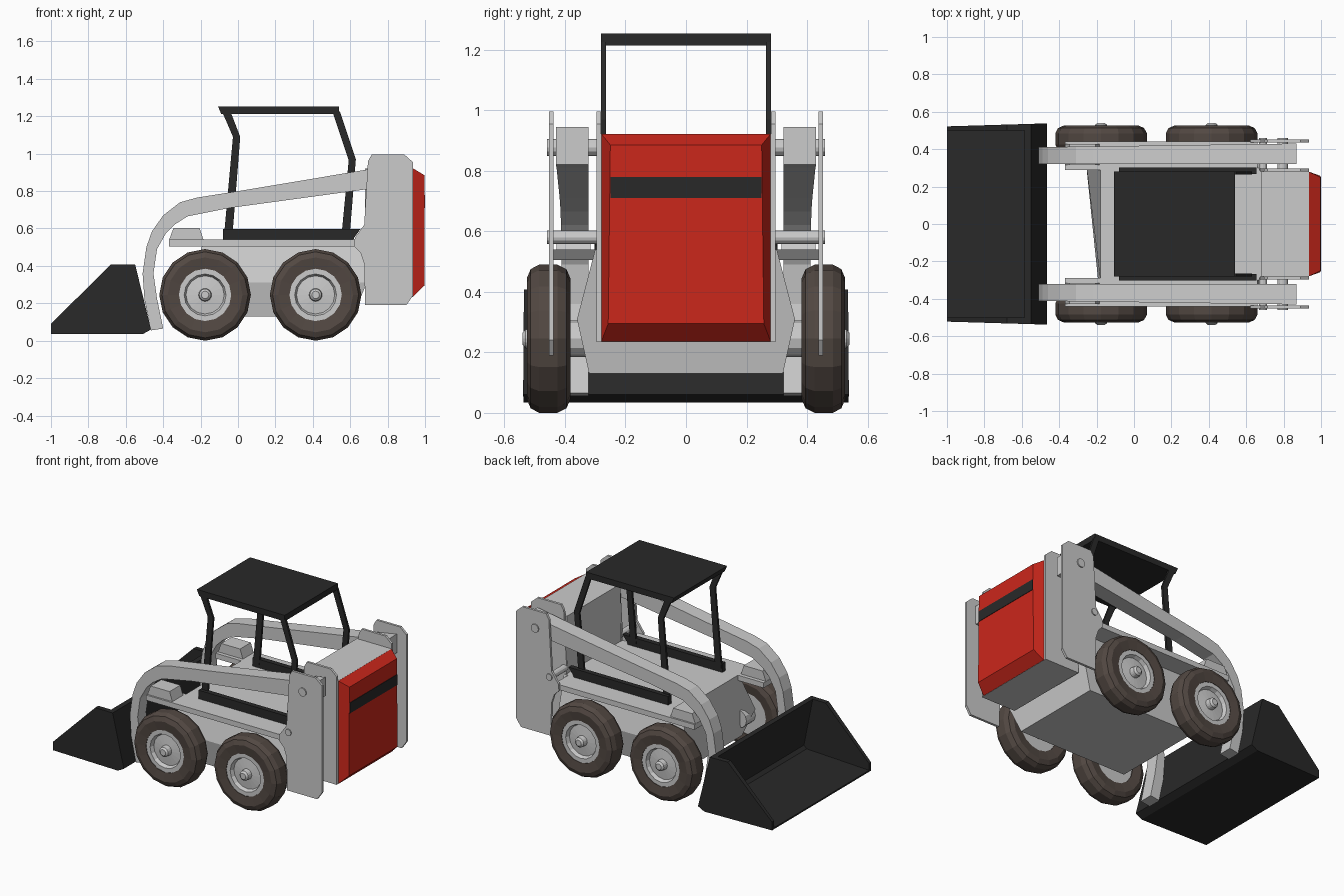
import bpy, bmesh, math
from mathutils import Matrix


def material(name, rgb):
    m = bpy.data.materials.new(name)
    m.diffuse_color = (*rgb, 1)
    return m


BLACK = material("black paint", (0.022, 0.022, 0.022))
RED = material("red paint", (0.6, 0.02, 0.011))
RUBBER = material("brown rubber", (0.085, 0.065, 0.055))


def finish(name, bm, mat=None):
    bmesh.ops.recalc_face_normals(bm, faces=bm.faces)
    me = bpy.data.meshes.new(name)
    bm.to_mesh(me)
    bm.free()
    ob = bpy.data.objects.new(name, me)
    bpy.context.collection.objects.link(ob)
    if mat:
        me.materials.append(mat)
    return ob


def loft(name, ring_a, ring_b, mat=None):
    """Closed solid between two matching rings of 3D points."""
    bm = bmesh.new()
    a = [bm.verts.new(p) for p in ring_a]
    b = [bm.verts.new(p) for p in ring_b]
    bm.faces.new(a)
    bm.faces.new(b)
    for i in range(len(a)):
        j = (i + 1) % len(a)
        bm.faces.new((a[i], a[j], b[j], b[i]))
    return finish(name, bm, mat)


def prism(name, profile, y0, y1, mat=None):
    """Side profile (x, z) extruded across y."""
    return loft(name, [(x, y0, z) for x, z in profile],
                [(x, y1, z) for x, z in profile], mat)


def box(name, x0, x1, y0, y1, z0, z1, mat=None):
    return prism(name, [(x0, z0), (x1, z0), (x1, z1), (x0, z1)], y0, y1, mat)


def lathe(name, profile, x, z, side, steps, mat=None, closed=False):
    """Revolve (y, radius) points about an axis along y."""
    bm = bmesh.new()
    vs = [bm.verts.new((0, y * side, r)) for y, r in profile]
    es = [bm.edges.new(e) for e in zip(vs, vs[1:])]
    if closed:
        es.append(bm.edges.new((vs[-1], vs[0])))
    bmesh.ops.spin(bm, geom=vs + es, axis=(0, 1, 0), cent=(0, 0, 0),
                   angle=math.tau, steps=steps)
    bmesh.ops.remove_doubles(bm, verts=bm.verts, dist=1e-4)
    bmesh.ops.transform(bm, matrix=Matrix.Translation((x, 0, z)), verts=bm.verts)
    return finish(name, bm, mat)


# hull: six-sided section with raked front and rear (y, z, front x, rear x)
half = [(0.32, 0.13, -0.19, 0.61), (0.36, 0.31, -0.26, 0.69), (0.30, 0.54, -0.18, 0.69)]
ring = half + [(-y, z, f, r) for y, z, f, r in reversed(half)]
loft("hull", [(f, y, z) for y, z, f, r in ring], [(r, y, z) for y, z, f, r in ring])

# engine housing and red rear door
box("engine_housing", 0.68, 0.936, -0.282, 0.282, 0.235, 0.922)
loft("rear_door",
     [(0.935, -0.28, 0.235), (0.935, 0.28, 0.235), (0.935, 0.28, 0.922), (0.935, -0.28, 0.922)],
     [(0.997, -0.257, 0.295), (0.997, 0.257, 0.295), (0.997, 0.25, 0.885), (0.997, -0.25, 0.885)], RED)
box("rear_grille", 0.98, 1.0, -0.25, 0.25, 0.71, 0.78, BLACK)

# cab roof
prism("cab_roof", [(-0.107, 1.253), (0.54, 1.253), (0.54, 1.213), (-0.09, 1.213)], -0.28, 0.28, BLACK)

plate_top = [(0.675, 0.62), (0.695, 0.96), (0.715, 0.995), (0.89, 0.995), (0.935, 0.955)]
plate_foot = [(0.935, 0.24), (0.90, 0.19), (0.68, 0.19), (0.675, 0.41), (0.655, 0.47), (0.62, 0.505), (0.625, 0.55)]
arm = [(0.87, 0.945), (0.69, 0.915), (0.064, 0.81), (-0.22, 0.765), (-0.31, 0.74),
       (-0.40, 0.67), (-0.46, 0.585), (-0.49, 0.50), (-0.51, 0.36), (-0.50, 0.22),
       (-0.465, 0.055), (-0.40, 0.065), (-0.433, 0.225), (-0.452, 0.36), (-0.433, 0.49),
       (-0.385, 0.575), (-0.34, 0.62), (-0.27, 0.665), (-0.043, 0.71), (0.69, 0.81), (0.87, 0.82)]
front_post = [(-0.075, 0.56), (-0.03, 0.56), (0.012, 1.09), (-0.04, 1.225), (-0.085, 1.225), (-0.027, 1.09)]
rear_post = [(0.553, 0.56), (0.597, 0.56), (0.63, 0.97), (0.545, 1.225), (0.505, 1.225), (0.592, 0.965)]
bucket_side = [(-1.0, 0.035), (-0.51, 0.035), (-0.465, 0.06), (-0.55, 0.408), (-0.68, 0.408), (-1.0, 0.09)]
tyre = [(0.39, 0.14), (0.382, 0.20), (0.395, 0.23), (0.425, 0.245), (0.485, 0.245),
        (0.513, 0.23), (0.526, 0.20), (0.518, 0.14)]
rim = [(0.395, 0), (0.395, 0.145), (0.515, 0.145), (0.515, 0.112), (0.49, 0.102),
       (0.497, 0.035), (0.53, 0.032), (0.54, 0.02), (0.54, 0)]

for s, side in ((-1, "front"), (1, "back")):
    # uprights holding the arm pivots
    prism("outer_upright_" + side, plate_top + plate_foot, s * 0.437, s * 0.453)
    prism("inner_upright_" + side, plate_top + [(0.935, 0.235), (0.68, 0.235)], s * 0.28, s * 0.296)
    # lift arm, a little wider at the rear
    loft("lift_arm_" + side, [(x, s * 0.322, z) for x, z in arm],
         [(x, s * (0.418 + 0.014 * x), z) for x, z in arm])
    # pivot pins
    for n, x, z, r in (("upper", 0.795, 0.877, 0.028), ("lower", 0.69, 0.58, 0.022)):
        lathe(f"{n}_pin_{side}", [(0.285, 0), (0.285, r), (0.46, r), (0.46, 0)], x, z, s, 12)
    # fender deck and its raised front block
    prism("fender_" + side, [(-0.37, 0.505), (0.63, 0.505), (0.66, 0.54), (-0.37, 0.54)], s * 0.29, s * 0.44)
    prism("fender_block_" + side, [(-0.37, 0.535), (-0.345, 0.602), (-0.205, 0.602), (-0.183, 0.535)],
          s * 0.315, s * 0.428)
    # cab frame
    prism("cab_sill_" + side, [(-0.08, 0.50), (0.61, 0.50), (0.62, 0.55), (0.655, 0.597), (-0.08, 0.597)],
          s * 0.268, s * 0.302, BLACK)
    prism("cab_front_post_" + side, front_post, s * 0.265, s * 0.28, BLACK)
    prism("cab_rear_post_" + side, rear_post, s * 0.265, s * 0.28, BLACK)
    # bucket side wall, flaring towards the back
    loft("bucket_side_" + side, [(x, s * (0.538 + 0.03 * (x + 0.465)), z) for x, z in bucket_side],
         [(x, s * 0.50, z) for x, z in bucket_side], BLACK)
    # wheels
    for n, x in (("left", -0.176), ("right", 0.415)):
        lathe(f"tyre_{n}_{side}", tyre, x, 0.245, s, 16, RUBBER, closed=True)
        lathe(f"rim_{n}_{side}", rim, x, 0.245, s, 16)
        lathe(f"axle_{n}_{side}", [(0.3, 0), (0.3, 0.06), (0.40, 0.06), (0.40, 0)], x, 0.245, s, 12)

# bucket floor and back wall
prism("bucket_shell", [(-1.0, 0.035), (-0.51, 0.035), (-0.465, 0.06), (-0.55, 0.408), (-0.585, 0.408),
                       (-0.52, 0.085), (-0.54, 0.065), (-1.0, 0.045)], -0.52, 0.52, BLACK)
